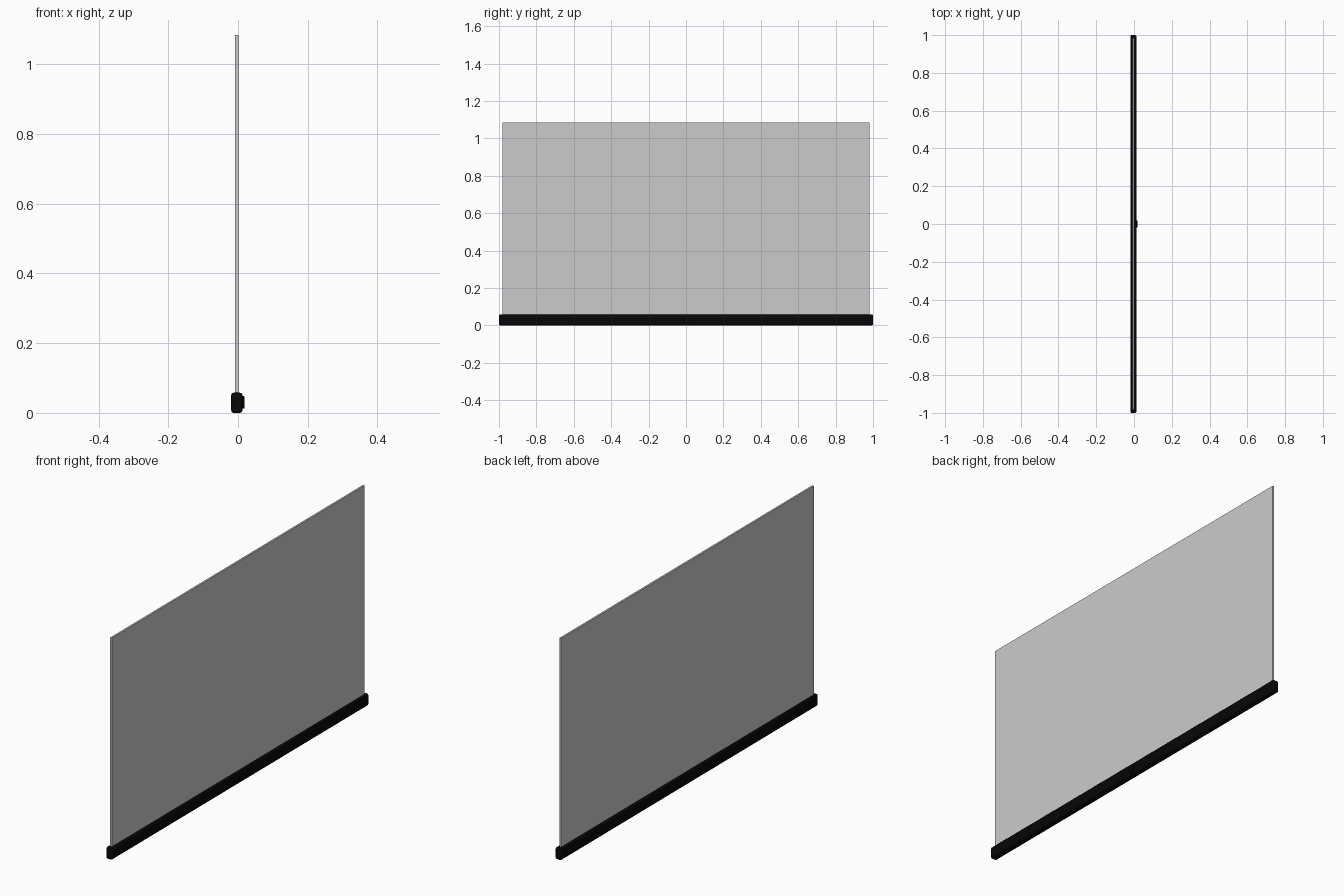
import bpy, bmesh, math
from mathutils import Matrix

if "Cube" in bpy.data.objects:
    bpy.data.objects.remove(bpy.data.objects["Cube"])


def material(name, color):
    m = bpy.data.materials.new(name)
    m.diffuse_color = color
    m.use_nodes = True
    m.node_tree.nodes["Principled BSDF"].inputs["Base Color"].default_value = m.diffuse_color
    return m


def add_object(name, bm, mat):
    bmesh.ops.recalc_face_normals(bm, faces=bm.faces[:])
    me = bpy.data.meshes.new(name)
    bm.to_mesh(me)
    bm.free()
    me.materials.append(mat)
    ob = bpy.data.objects.new(name, me)
    bpy.context.collection.objects.link(ob)
    return ob


def soften(ob, width, segments):
    mod = ob.modifiers.new("soft_edges", "BEVEL")
    mod.width = width
    mod.segments = segments
    mod.limit_method = 'ANGLE'
    bpy.ops.object.select_all(action='DESELECT')
    ob.select_set(True)
    bpy.context.view_layer.objects.active = ob
    bpy.ops.object.shade_smooth_by_angle(angle=math.radians(35))


def box(name, lo, hi, mat):
    bm = bmesh.new()
    size = [b - a for a, b in zip(lo, hi)]
    mid = [(a + b) / 2 for a, b in zip(lo, hi)]
    bmesh.ops.create_cube(bm, size=1, matrix=Matrix.Translation(mid) @ Matrix.Diagonal((*size, 1)))
    return add_object(name, bm, mat)


black = material("black_plastic", (0.002, 0.002, 0.002, 1))
grey = material("pane_grey", (0.52, 0.52, 0.52, 1))

# Long base rail with softened edges
rail = box("base_rail", (-0.0195, -1, 0), (0.0125, 1, 0.058), black)
soften(rail, 0.007, 3)

# Thin upright pane set into the rail
box("upright_pane", (-0.008, -0.982, 0.03), (0.001, 0.982, 1.085), grey)

# Round button in the middle of the rail's side
bm = bmesh.new()
bmesh.ops.create_cone(bm, cap_ends=True, segments=32, radius1=0.018, radius2=0.018, depth=0.01,
                      matrix=Matrix.Translation((0.0138, 0, 0.03)) @ Matrix.Rotation(math.pi / 2, 4, 'Y'))
button = add_object("round_button", bm, black)
soften(button, 0.0015, 2)
